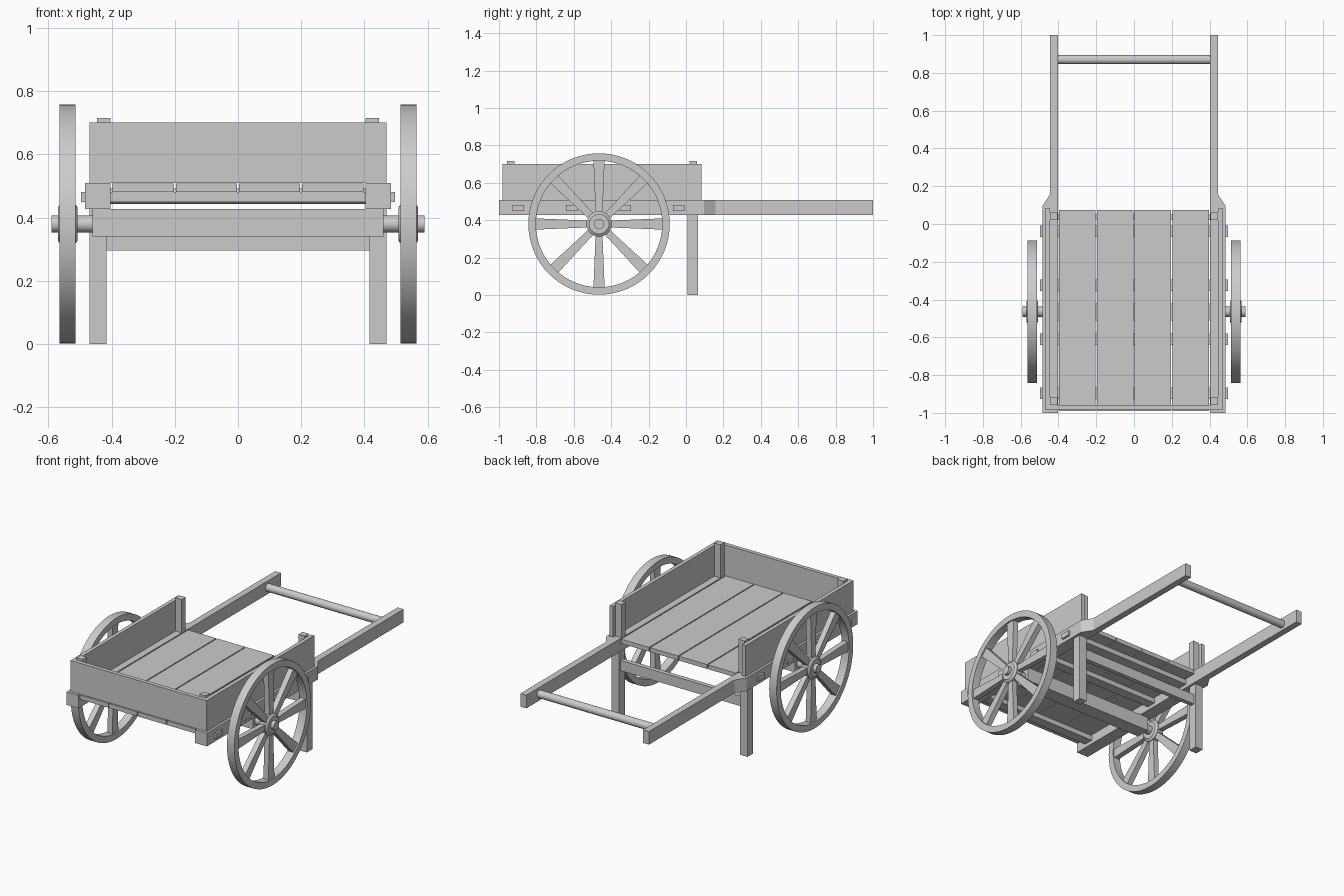
import bpy, bmesh, math
from mathutils import Matrix

if "Cube" in bpy.data.objects:
    bpy.data.objects.remove(bpy.data.objects["Cube"])

WHEEL_Y, WHEEL_Z = -0.465, 0.38


def finish(name, bm, smooth=False):
    bmesh.ops.recalc_face_normals(bm, faces=bm.faces)
    me = bpy.data.meshes.new(name)
    bm.to_mesh(me)
    bm.free()
    ob = bpy.data.objects.new(name, me)
    bpy.context.collection.objects.link(ob)
    if smooth:
        bpy.ops.object.select_all(action='DESELECT')
        ob.select_set(True)
        bpy.context.view_layer.objects.active = ob
        bpy.ops.object.shade_smooth_by_angle(angle=math.radians(30))
    return ob


def box(name, x, y, z):
    bm = bmesh.new()
    bmesh.ops.create_cube(bm, size=1)
    for v in bm.verts:
        for i, (a, b) in enumerate((x, y, z)):
            v.co[i] = (a + b) / 2 + v.co[i] * (b - a)
    return finish(name, bm)


def prism(name, pts, z0, z1):
    # extrude an xy outline from z0 to z1
    bm = bmesh.new()
    f = bm.faces.new([bm.verts.new((x, y, z0)) for x, y in pts])
    ext = bmesh.ops.extrude_face_region(bm, geom=[f])['geom']
    for v in ext:
        if isinstance(v, bmesh.types.BMVert):
            v.co.z = z1
    return finish(name, bm)


def lathe_x(name, profile, y, z, n=32, closed=False):
    # revolve (x, radius) points around an x-directed axis
    bm = bmesh.new()
    rings = [[bm.verts.new((x, y + r * math.cos(2 * math.pi * k / n),
                            z + r * math.sin(2 * math.pi * k / n)))
              for k in range(n)] for x, r in profile]
    pairs = list(zip(rings, rings[1:]))
    if closed:
        pairs.append((rings[-1], rings[0]))
    else:
        bm.faces.new(rings[0])
        bm.faces.new(rings[-1])
    for a, b in pairs:
        for k in range(n):
            j = (k + 1) % n
            bm.faces.new((a[k], a[j], b[j], b[k]))
    return finish(name, bm, True)


def span(s, a, b):
    return tuple(sorted((s * a, s * b)))


def spokes(name, s):
    bm = bmesh.new()
    for k in range(8):
        vs = bmesh.ops.create_cube(bm, size=1)['verts']
        for v in vs:
            outer = v.co.z > 0
            v.co.x = s * 0.539 + v.co.x * 0.034
            v.co.y *= 0.06 if outer else 0.036
            v.co.z = 0.342 if outer else 0.05
        bmesh.ops.transform(bm, verts=vs, matrix=Matrix.Translation((0, WHEEL_Y, WHEEL_Z))
                            @ Matrix.Rotation(k * math.pi / 4, 4, 'X'))
    return finish(name, bm)


for s, side in ((-1, "left"), (1, "right")):
    # side rail narrowing into the pull shaft
    outline = [(0.403, -1), (0.485, -1), (0.485, 0.095), (0.444, 0.158), (0.444, 1), (0.403, 1)]
    prism(side + "_shaft", [(s * x, y) for x, y in outline], 0.427, 0.509)
    # side board with corner posts
    box(side + "_side_board", span(s, 0.446, 0.47), (-0.957, 0.082), (0.509, 0.702))
    for end, y in (("front", (-0.957, -0.917)), ("back", (0.02, 0.06))):
        box(f"{side}_{end}_post", span(s, 0.404, 0.446), y, (0.5, 0.716))
    # prop leg
    box(side + "_leg", span(s, 0.417, 0.47), (0.008, 0.064), (0, 0.428))
    # wheel
    lathe_x(side + "_wheel_rim", [(s * 0.514, 0.378), (s * 0.565, 0.378),
            (s * 0.565, 0.338), (s * 0.514, 0.338)], WHEEL_Y, WHEEL_Z, 64, True)
    lathe_x(side + "_wheel_hub", [(s * 0.508, 0.053), (s * 0.518, 0.067),
            (s * 0.56, 0.067), (s * 0.57, 0.053)], WHEEL_Y, WHEEL_Z)
    spokes(side + "_wheel_spokes", s)

# bed planks
for i in range(4):
    x = -0.3 + 0.2 * i
    box(f"bed_plank_{i + 1}", (x - 0.097, x + 0.097), (-0.99, 0.075), (0.481, 0.508))

# cross members with ends tenoned through the rails
for i in range(4):
    y = -0.896 + 0.286 * i
    box(f"cross_member_{i + 1}", (-0.497, 0.497), (y - 0.031, y + 0.031), (0.45, 0.481))

# front board
box("front_board", (-0.47, 0.47), (-0.982, -0.957), (0.509, 0.702))

# axle and its beam
box("axle_beam", (-0.46, 0.46), (WHEEL_Y - 0.045, WHEEL_Y + 0.045), (0.34, 0.427))
lathe_x("axle", [(-0.591, 0.027), (0.591, 0.027)], WHEEL_Y, WHEEL_Z)

# leg brace and pull handle
box("leg_brace", (-0.42, 0.42), (0.022, 0.05), (0.296, 0.36))
lathe_x("pull_handle", [(-0.41, 0.024), (0.41, 0.024)], 0.87, 0.468)
